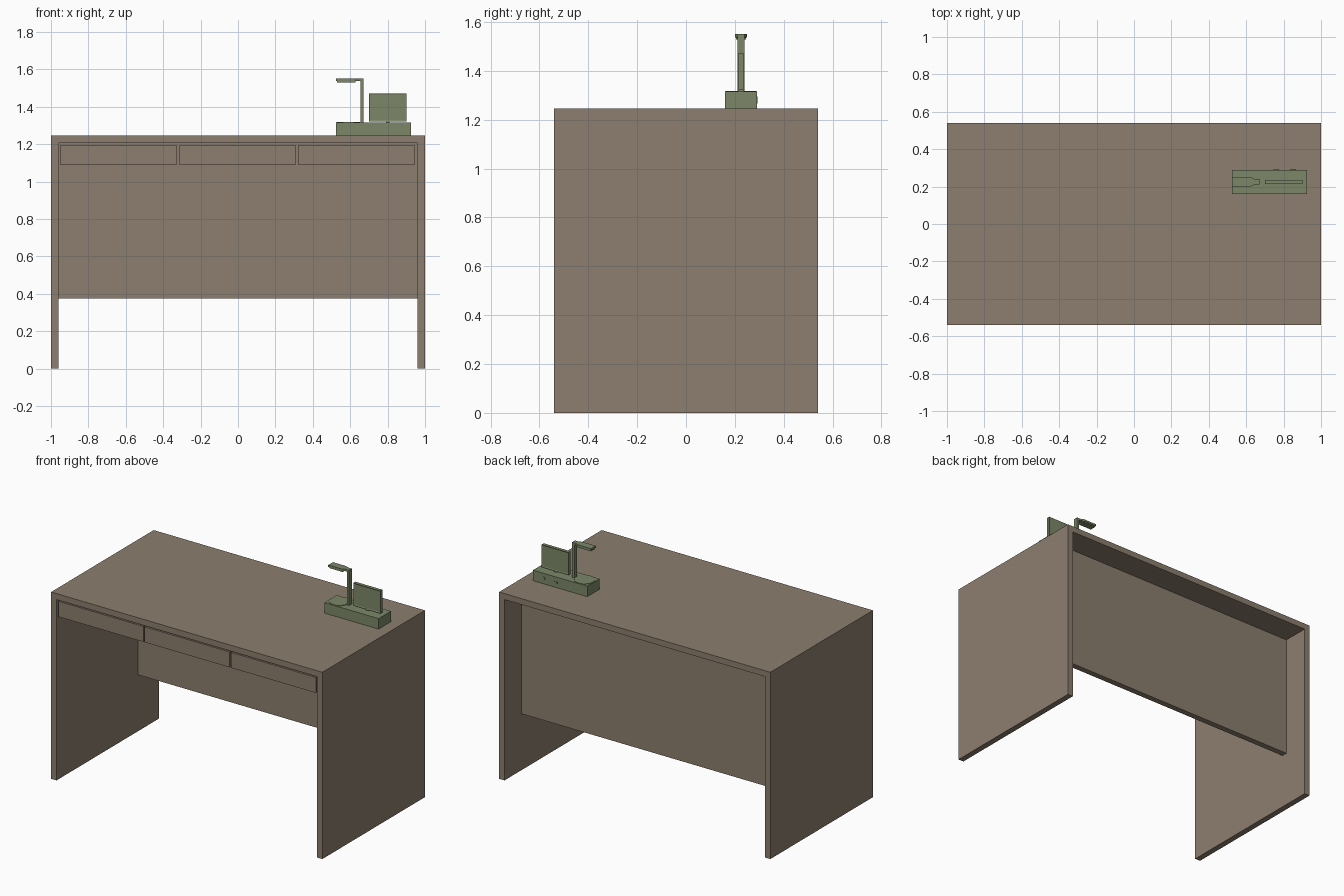
import bpy, bmesh, math
from mathutils import Matrix

if "Cube" in bpy.data.objects:
    bpy.data.objects.remove(bpy.data.objects["Cube"])


def material(name, rgb):
    m = bpy.data.materials.new(name)
    m.diffuse_color = (*rgb, 1)
    m.use_nodes = True
    m.node_tree.nodes["Principled BSDF"].inputs["Base Color"].default_value = m.diffuse_color
    return m


WOOD = material("taupe wood", (0.262, 0.209, 0.156))
GREEN = material("sage green", (0.200, 0.242, 0.140))


def finish(name, bm, mat):
    bmesh.ops.recalc_face_normals(bm, faces=bm.faces)
    mesh = bpy.data.meshes.new(name)
    bm.to_mesh(mesh)
    bm.free()
    mesh.materials.append(mat)
    ob = bpy.data.objects.new(name, mesh)
    bpy.context.collection.objects.link(ob)
    return ob


def prism(name, pts, vec, mat):
    """Extrude a closed outline along a vector."""
    bm = bmesh.new()
    face = bm.faces.new([bm.verts.new(p) for p in pts])
    geo = bmesh.ops.extrude_face_region(bm, geom=[face])["geom"]
    bmesh.ops.translate(bm, vec=vec, verts=[v for v in geo if isinstance(v, bmesh.types.BMVert)])
    # keep the starting cap so the prism is closed
    if not face.is_valid:
        bmesh.ops.holes_fill(bm, edges=bm.edges)
    return finish(name, bm, mat)


def box(name, x0, x1, y0, y1, z0, z1, mat, inset=None):
    bm = bmesh.new()
    bmesh.ops.create_cube(bm, size=1)
    for v in bm.verts:
        v.co = (x0 if v.co.x < 0 else x1, y0 if v.co.y < 0 else y1, z0 if v.co.z < 0 else z1)
    if inset:  # recessed front and back faces
        bm.normal_update()
        faces = [f for f in bm.faces if abs(f.normal.y) > 0.9]
        bmesh.ops.inset_individual(bm, faces=faces, thickness=inset[0], depth=-inset[1])
    return finish(name, bm, mat)


def cylinder(name, r, depth, loc, mat, rot=None, n=32):
    bm = bmesh.new()
    m = Matrix.Translation(loc) @ (rot or Matrix())
    bmesh.ops.create_cone(bm, cap_ends=True, segments=n, radius1=r, radius2=r, depth=depth, matrix=m)
    return finish(name, bm, mat)


# Desk shell: top and both side panels as one folded profile
H, Y, T = 1.245, 0.54, 0.04
shell = [(-1, 0), (-1, H), (1, H), (1, 0), (1 - T, 0), (1 - T, H - T), (T - 1, H - T), (T - 1, 0)]
prism("desk_shell", [(x, -Y, z) for x, z in shell], (0, 2 * Y, 0), WOOD)

# Modesty panel under the top
box("back_panel", T - 1, 1 - T, 0.32, 0.36, 0.375, H - T, WOOD)

# Three drawers
for i in range(3):
    x = -0.952 + i * 0.636
    box(f"drawer_{i + 1}", x, x + 0.626, -0.532, 0.31, 1.09, 1.193, WOOD)

# Organiser base with dish, and sockets on its back
box("lamp_base", 0.525, 0.925, 0.16, 0.29, H, 1.315, GREEN)
cylinder("base_dish", 0.063, 0.004, (0.59, 0.225, 1.316), GREEN)
turn = Matrix.Rotation(math.pi / 2, 4, 'X')
cylinder("back_socket", 0.014, 0.004, (0.85, 0.291, 1.28), GREEN, turn, 20)
box("back_slot", 0.745, 0.775, 0.288, 0.293, 1.273, 1.285, GREEN)

# Framed display on a short foot
box("display_foot", 0.79, 0.81, 0.215, 0.235, 1.31, 1.325, GREEN)
box("display", 0.70, 0.90, 0.214, 0.236, 1.322, 1.472, GREEN, (0.01, 0.003))

# Lamp post, tapered arm and light plate below it
box("lamp_post", 0.655, 0.672, 0.21, 0.24, 1.31, 1.545, GREEN)
half = [(0.525, 0.025), (0.625, 0.025), (0.645, 0.015), (0.672, 0.015)]
arm = [(x, 0.225 - w) for x, w in half] + [(x, 0.225 + w) for x, w in reversed(half)]
prism("lamp_arm", [(x, y, 1.537) for x, y in arm], (0, 0, 0.013), GREEN)
box("light_plate", 0.53, 0.628, 0.205, 0.245, 1.529, 1.538, GREEN)
